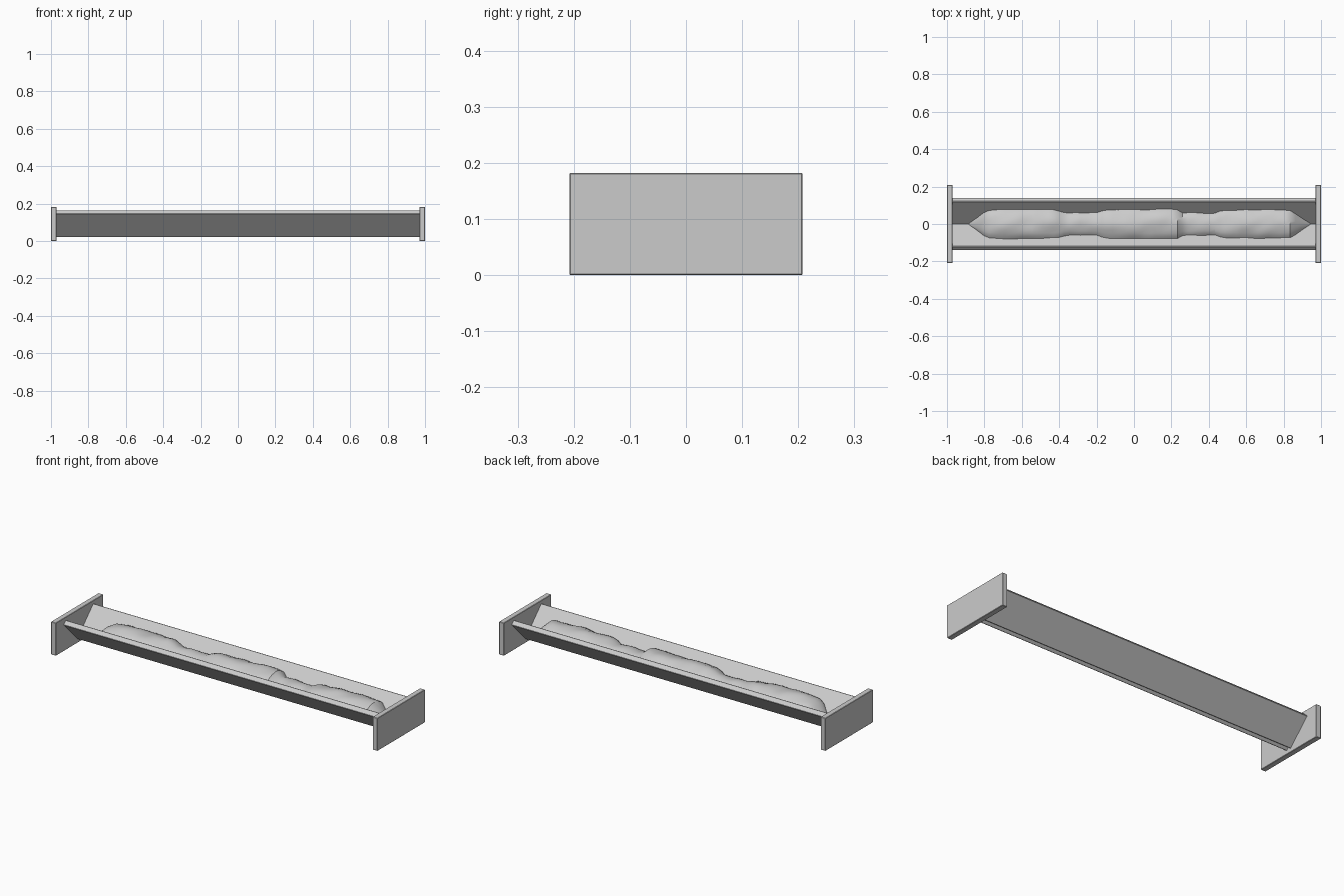
import bpy, math, random
from mathutils import noise, Vector

if "Cube" in bpy.data.objects:
    bpy.data.objects.remove(bpy.data.objects["Cube"])

random.seed(4)


def box(name, size, loc, tilt=0.0, bevel=0.002):
    bpy.ops.mesh.primitive_cube_add(size=1, location=loc, rotation=(tilt, 0, 0))
    ob = bpy.context.object
    ob.name = name
    ob.scale = size
    bpy.ops.object.transform_apply(location=False, rotation=False, scale=True)
    mod = ob.modifiers.new("worn_edge", 'BEVEL')
    mod.width = bevel
    mod.segments = 1
    return ob


# Upright end plates
for side, label in ((-1, "left"), (1, "right")):
    box(label + "_end_plate", (0.03, 0.416, 0.182), (side * 0.985, 0, 0.091))

# Two tilted boards forming the V
length, thick = 0.177, 0.028
d = math.sqrt(0.5)
for side, label in ((-1, "front"), (1, "back")):
    # board centre: midway between the outer face corners, shifted inwards
    cy = side * (0.0775 - d * thick / 2)
    cz = 0.0825 + d * thick / 2
    box(label + "_board", (1.95, length, thick), (0, cy, cz),
        tilt=side * math.radians(45))


# Heaped feed: crest height along the trough, lumpy and tapered at both ends
crest = [(-0.89, 0.040), (-0.79, 0.142), (-0.70, 0.153), (-0.42, 0.147),
         (-0.36, 0.126), (-0.19, 0.126), (-0.16, 0.148), (0.02, 0.150),
         (0.23, 0.152), (0.26, 0.128), (0.43, 0.122), (0.47, 0.143),
         (0.66, 0.149), (0.84, 0.144), (0.95, 0.040)]


def crest_at(x):
    for (x0, z0), (x1, z1) in zip(crest, crest[1:]):
        if x <= x1:
            return z0 + (z1 - z0) * (x - x0) / (x1 - x0)
    return crest[-1][1]


nx, ny = 64, 10
verts, faces = [], []
for i in range(nx + 1):
    x = crest[0][0] + (crest[-1][0] - crest[0][0]) * i / nx
    top = crest_at(x)
    # half width where the domed heap meets the sloping boards
    half = max(0.002, (top - 0.040) * 0.74)
    for j in range(ny + 1):
        t = 2 * j / ny - 1
        y = t * half
        z = top - (top - 0.040 - half) * t * t
        lump = noise.noise(Vector((x * 14, y * 14, 2.3))) * 0.009
        z += lump * min(1, half / 0.06) - (0.004 if abs(t) == 1 else 0)
        verts.append((x, y, z))
for i in range(nx):
    for j in range(ny):
        a = i * (ny + 1) + j
        faces.append((a, a + ny + 1, a + ny + 2, a + 1))
mesh = bpy.data.meshes.new("feed")
mesh.from_pydata(verts, [], faces)
feed = bpy.data.objects.new("feed", mesh)
bpy.context.collection.objects.link(feed)
bpy.ops.object.select_all(action='DESELECT')
feed.select_set(True)
bpy.context.view_layer.objects.active = feed
bpy.ops.object.shade_smooth_by_angle(angle=math.radians(35))
